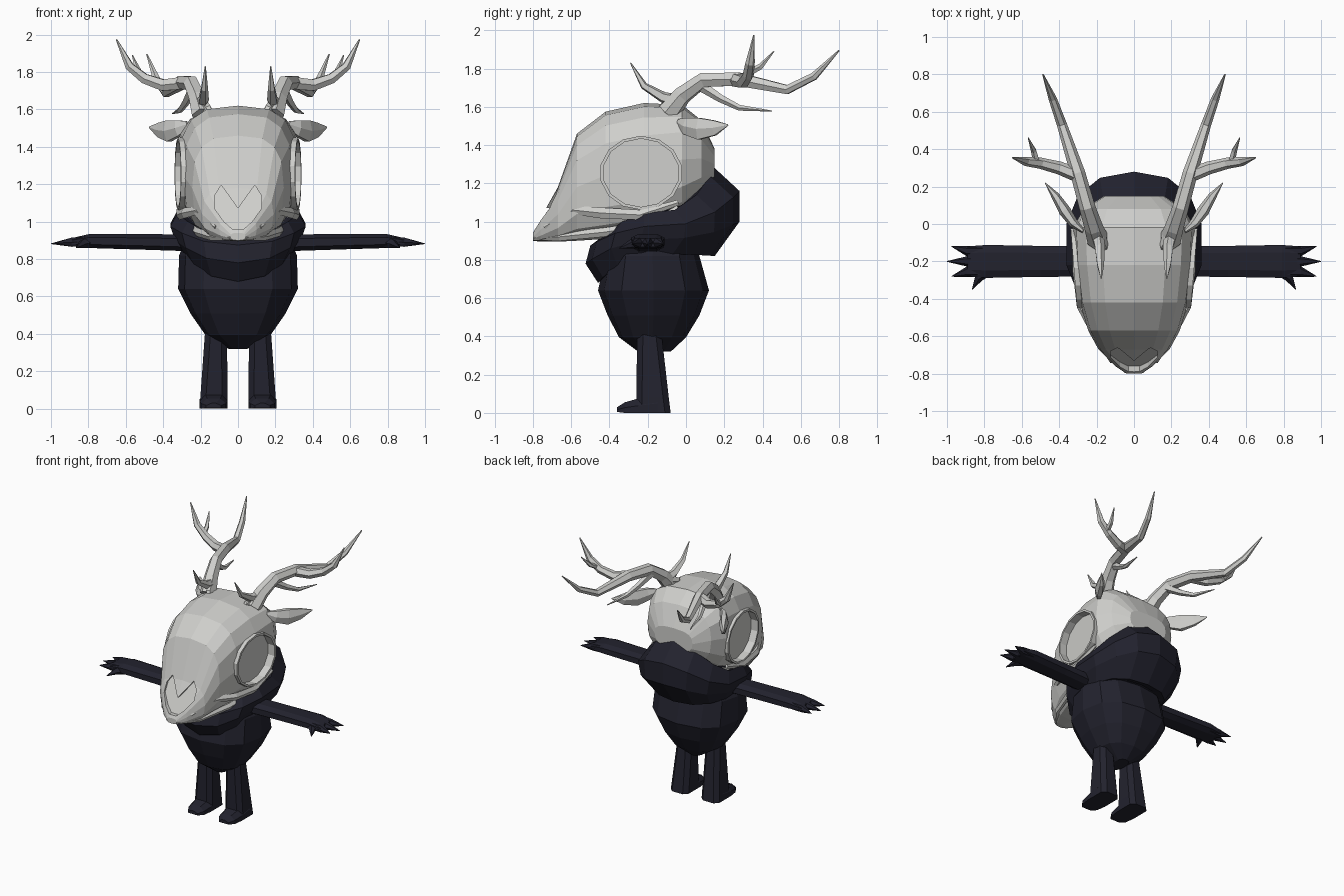
import bpy, bmesh
from math import sin, cos, pi, copysign
from mathutils import Vector


def material(name, rgb):
    m = bpy.data.materials.new(name)
    m.diffuse_color = (*rgb, 1)
    return m


BONE = material("bone", (0.62, 0.62, 0.60))
CLOTH = material("dark cloth", (0.016, 0.016, 0.027))


def loft(name, rings, mat, mirror=False):
    """Skin a list of equal-sized point loops and cap both ends."""
    bm = bmesh.new()
    loops = [[bm.verts.new(p) for p in r] for r in rings]
    n = len(loops[0])
    for a, b in zip(loops, loops[1:]):
        for i in range(n):
            j = (i + 1) % n
            bm.faces.new((a[i], a[j], b[j], b[i]))
    bm.faces.new(loops[0])
    bm.faces.new(loops[-1])
    bmesh.ops.recalc_face_normals(bm, faces=bm.faces)
    me = bpy.data.meshes.new(name)
    bm.to_mesh(me)
    bm.free()
    me.materials.append(mat)
    ob = bpy.data.objects.new(name, me)
    bpy.context.collection.objects.link(ob)
    if mirror:
        m = ob.modifiers.new("mirror", 'MIRROR')
        m.use_mirror_merge = False
    return ob


def tube(name, path, radii, mat, sides=6, flat=1.0):
    """Mirrored tapered tube along a path; flat squeezes it sideways."""
    pts = [Vector(p) for p in path]
    rings = []
    for i, p in enumerate(pts):
        t = (pts[min(i + 1, len(pts) - 1)] - pts[max(i - 1, 0)]).normalized()
        ref = Vector((0, 0, 1)) if abs(t.z) < 0.9 else Vector((0, 1, 0))
        side = t.cross(ref).normalized()
        up = side.cross(t)
        rings.append([p + radii[i] * (side * cos(a) * flat + up * sin(a))
                      for a in (2 * pi * k / sides for k in range(sides))])
    return loft(name, rings, mat, True)


def spow(v, e):
    return copysign(abs(v) ** e, v)


def oval(w, yf, yb, zf, zs, zb, n=14, e=0.85):
    """Horizontal loop with separate front, side and back heights."""
    out = []
    for k in range(n):
        a = 2 * pi * k / n
        c, s = cos(a), sin(a)
        z = zs + ((zf - zs) if c > 0 else (zb - zs)) * c * c
        out.append((w * spow(s, e), (yf + yb) / 2 + (yf - yb) / 2 * spow(c, e), z))
    return out


def cut(target, cutter):
    m = target.modifiers.new("cut", 'BOOLEAN')
    m.operation, m.solver, m.object = 'DIFFERENCE', 'EXACT', cutter
    bpy.context.view_layer.objects.active = target
    bpy.ops.object.modifier_apply(modifier=m.name)
    bpy.data.objects.remove(cutter)


# Skull: rounded sections from snout to nape (y, bottom, top, half width)
stations = [(-0.80, 0.90, 0.94, 0.04), (-0.76, 0.895, 1.02, 0.10),
            (-0.67, 0.895, 1.18, 0.19), (-0.57, 0.90, 1.46, 0.245),
            (-0.42, 0.91, 1.575, 0.29), (-0.22, 0.94, 1.62, 0.315),
            (-0.02, 1.04, 1.61, 0.325), (0.08, 1.13, 1.53, 0.27),
            (0.15, 1.22, 1.38, 0.16)]
skull = loft("skull", [[(w * spow(sin(a), 0.66), y, (b + t) / 2 + (t - b) / 2 * spow(cos(a), 0.72))
                        for a in (2 * pi * k / 16 for k in range(16))]
                       for y, b, t, w in stations], BONE)


# Eye sockets, recessed, with a thin raised rim
def eye_loop(x, r, sx=1):
    out = []
    for k in range(14):
        a = 2 * pi * (k + 0.5) / 14
        y = r * 1.06 * cos(a)
        out.append((sx * (x + 0.08 * y), -0.235 + y, 1.255 + 0.95 * r * sin(a)))
    return out


for sx in (1, -1):
    cut(skull, loft("socket_cutter", [eye_loop(0.265, 0.19, sx), eye_loop(0.6, 0.19, sx)], BONE))
rim = loft("eye_rim", [eye_loop(x, r) for x, r in
                       ((0.26, 0.188), (0.322, 0.188), (0.322, 0.204), (0.26, 0.204))], BONE, True)

# Nose cavity: notched opening sunk parallel to the snout slope
half = [(0.0, 1.07), (0.05, 1.14), (0.09, 1.195), (0.125, 1.14), (0.125, 1.07), (0.075, 1.0), (0.03, 0.96)]
outline = half + [(-x, z) for x, z in reversed(half[1:])]
cut(skull, loft("nose_cutter", [[(x, -1, z) for x, z in outline],
                                [(x, -0.765 + (z - 0.95) * 0.54, z) for x, z in outline]], BONE))

# Cheekbones and tooth ridges
tube("cheekbone", [(0.12, -0.74, 0.97), (0.215, -0.58, 1.06), (0.285, -0.44, 1.045),
                   (0.31, -0.24, 1.035), (0.315, -0.04, 1.10)],
     [0.01, 0.025, 0.03, 0.028, 0.015], BONE, 5, 0.7)
tube("jaw_ridge", [(0.04, -0.79, 0.915), (0.14, -0.66, 0.92), (0.215, -0.42, 0.945),
                   (0.26, -0.2, 0.98), (0.28, -0.04, 1.07)],
     [0.014, 0.022, 0.025, 0.025, 0.015], BONE, 5, 0.8)

# Ears
tube("ear", [(0.27, -0.04, 1.52), (0.32, 0.0, 1.50), (0.37, 0.07, 1.485), (0.42, 0.15, 1.49), (0.475, 0.22, 1.505)],
     [0.02, 0.05, 0.065, 0.045, 0.004], BONE, 6, 0.5)

# Antlers: main beam and its tines
tube("antler_beam", [(0.19, -0.09, 1.57), (0.215, -0.02, 1.66), (0.25, 0.09, 1.74), (0.30, 0.27, 1.745),
                     (0.385, 0.53, 1.69), (0.435, 0.67, 1.76), (0.487, 0.80, 1.895)],
     [0.06, 0.05, 0.043, 0.04, 0.027, 0.022, 0.004], BONE)
tube("antler_side_tine", [(0.30, 0.26, 1.74), (0.40, 0.30, 1.73), (0.50, 0.325, 1.765),
                          (0.58, 0.335, 1.83), (0.65, 0.355, 1.975)],
     [0.038, 0.035, 0.03, 0.025, 0.004], BONE)
tube("antler_small_tine", [(0.52, 0.33, 1.78), (0.535, 0.39, 1.81), (0.565, 0.46, 1.89)],
     [0.02, 0.016, 0.003], BONE, 5)
tube("antler_brow_tine", [(0.20, -0.03, 1.63), (0.185, -0.12, 1.65), (0.18, -0.22, 1.71), (0.175, -0.29, 1.83)],
     [0.035, 0.03, 0.02, 0.003], BONE, 5)
tube("antler_rear_tine", [(0.24, 0.08, 1.71), (0.275, 0.18, 1.645), (0.31, 0.28, 1.595), (0.35, 0.45, 1.578)],
     [0.03, 0.022, 0.016, 0.003], BONE, 5)
tube("antler_burr", [(0.19, -0.06, 1.62), (0.16, -0.12, 1.60), (0.14, -0.15, 1.565)],
     [0.04, 0.025, 0.003], BONE, 5)

# Scarf: tilted wrap, high at the nape and dipping to a point in front
loft("scarf", [oval(0.27, -0.40, 0.08, 0.92, 1.02, 1.24),
               oval(0.33, -0.43, 0.15, 0.92, 1.05, 1.28),
               oval(0.37, -0.50, 0.28, 0.875, 0.98, 1.16),
               oval(0.345, -0.525, 0.28, 0.78, 0.91, 1.00),
               oval(0.29, -0.46, 0.15, 0.68, 0.83, 0.82),
               oval(0.24, -0.40, 0.08, 0.72, 0.85, 0.85)], CLOTH)

# Body
loft("body", [oval(w, yf, yb, z, z, z, 12, 0.8) for w, yf, yb, z in
              ((0.28, -0.38, 0.05, 0.90), (0.315, -0.42, 0.07, 0.82), (0.32, -0.46, 0.12, 0.64),
               (0.255, -0.41, 0.07, 0.51), (0.175, -0.35, 0.0, 0.395), (0.05, -0.25, -0.08, 0.32))], CLOTH)


# Arms
def arm_loop(x, z, hy, hz):
    return [(x, -0.2 + hy * a, z + hz * b) for a, b in
            ((1, 0.5), (0.55, 1), (-0.55, 1), (-1, 0.5), (-1, -0.5), (-0.55, -1), (0.55, -1), (1, -0.5))]


loft("arm", [arm_loop(0.2, 0.885, 0.08, 0.045), arm_loop(0.5, 0.892, 0.083, 0.042),
             arm_loop(0.79, 0.897, 0.088, 0.038), arm_loop(0.89, 0.89, 0.08, 0.022)], CLOTH, True)

# Pointed fingers and thumb
for y, tip in ((-0.145, (0.975, -0.12, 0.885)), (-0.20, (1.0, -0.20, 0.882)), (-0.255, (0.975, -0.28, 0.885))):
    tube("finger", [(0.80, y, 0.895), (0.89, y, 0.89), tip], [0.03, 0.028, 0.002], CLOTH, 6)
tube("thumb", [(0.78, -0.25, 0.89), (0.83, -0.285, 0.882), (0.865, -0.35, 0.86)], [0.03, 0.025, 0.002], CLOTH, 5)


# Legs
def leg_loop(x0, x1, y0, y1, z):
    c = 0.03
    return [(x0 + c, y0, z), (x1 - c, y0, z), (x1, y0 + c, z), (x1, y1 - c, z),
            (x1 - c, y1, z), (x0 + c, y1, z), (x0, y1 - c, z), (x0, y0 + c, z)]


loft("leg", [leg_loop(0.055, 0.205, -0.26, -0.08, 0.0), leg_loop(0.055, 0.20, -0.26, -0.09, 0.08),
             leg_loop(0.06, 0.175, -0.255, -0.13, 0.43)], CLOTH, True)

# Feet: toe wedge running forward from the ankle
loft("foot", [[(x0, y, z0), (x1, y, z0), (x1, y, (z0 + z1) / 2), (x1 - 0.03, y, z1), (x0 + 0.03, y, z1),
               (x0, y, (z0 + z1) / 2)] for x0, x1, y, z0, z1 in
              ((0.055, 0.205, -0.15, 0, 0.10), (0.055, 0.205, -0.25, 0, 0.075),
               (0.065, 0.195, -0.32, 0, 0.055), (0.09, 0.17, -0.36, 0.005, 0.03))], CLOTH, True)
